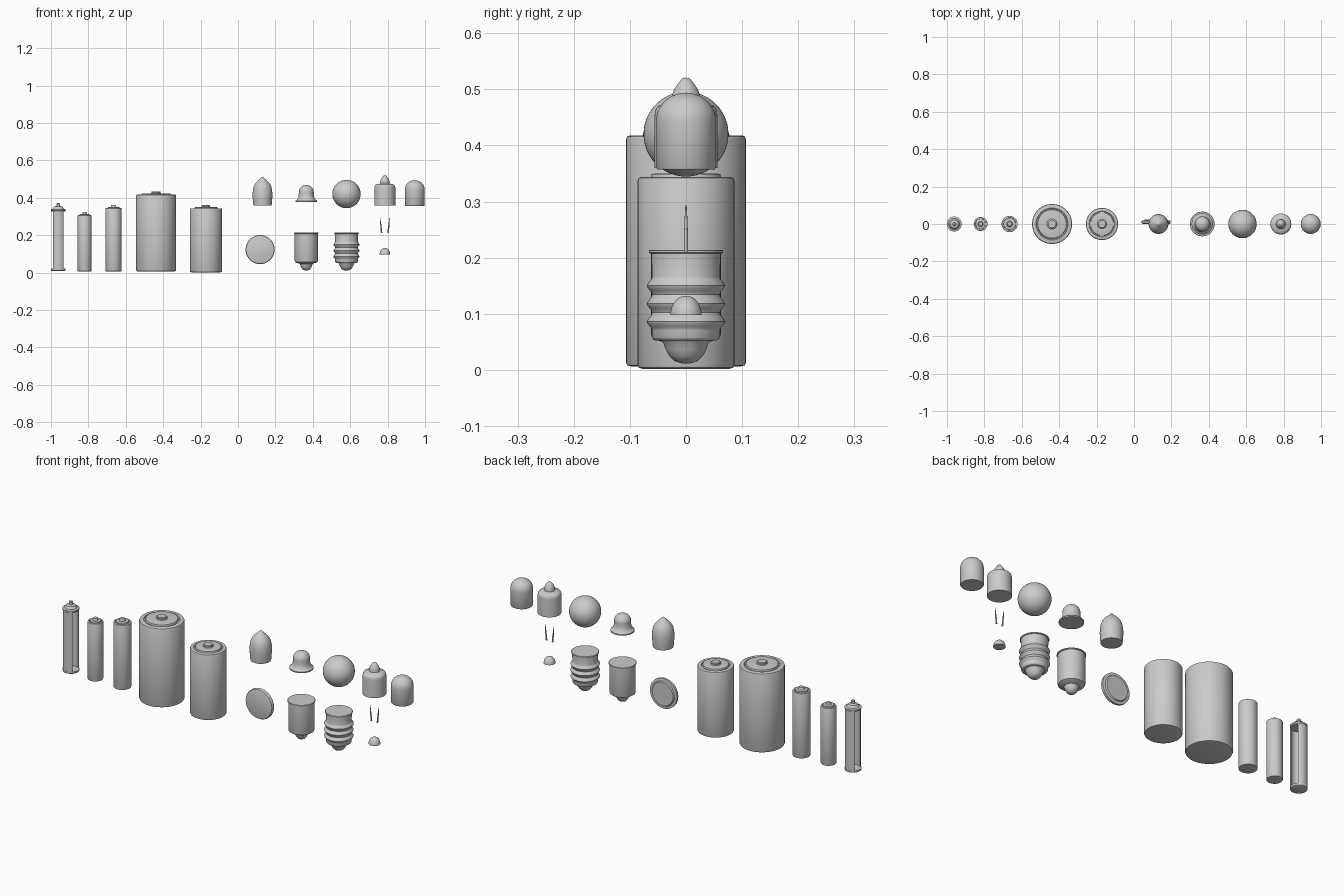
import bpy, bmesh
from math import sin, cos, pi, radians


def finish(bm, name, loc, angle=35):
    bmesh.ops.remove_doubles(bm, verts=bm.verts, dist=0.00005)
    bmesh.ops.recalc_face_normals(bm, faces=bm.faces)
    me = bpy.data.meshes.new(name)
    bm.to_mesh(me)
    bm.free()
    for p in me.polygons:
        p.use_smooth = True
    me.set_sharp_from_angle(angle=radians(angle))
    ob = bpy.data.objects.new(name, me)
    ob.location = loc
    bpy.context.collection.objects.link(ob)
    return ob


def lathe(name, x, prof, y=0.0, z=0.0, segs=48, start=0.0, sweep=2 * pi, closed=False):
    """Spin an (r, z) profile about the vertical axis; partial sweeps get end caps."""
    bm = bmesh.new()
    full = sweep > 2 * pi - 0.001
    n = segs if full else segs + 1
    rings = []
    for i in range(n):
        a = start + sweep * i / segs
        rings.append([bm.verts.new((r * cos(a), r * sin(a), h)) for r, h in prof])
    m = len(prof)
    for i in range(segs):
        a, b = rings[i], rings[(i + 1) % n]
        for j in range(m if closed else m - 1):
            k = (j + 1) % m
            q = [a[j], b[j], b[k], a[k]]
            if prof[j][0] == 0:
                q = [a[j], b[k], a[k]]
            elif prof[k][0] == 0:
                q = [a[j], b[j], a[k]]
            bm.faces.new(q)
    if not full:
        bm.faces.new(rings[0])
        bm.faces.new(rings[-1])
    return finish(bm, name, (x, y, z))


def dome(r, z0, h, n=10):
    """Quarter ellipse from the equator to the pole."""
    return [(r * cos(pi / 2 * i / n), z0 + h * sin(pi / 2 * i / n)) for i in range(n)] + [(0, z0 + h)]


def battery(name, x, r, z0, z1, nub):
    b = 0.06 * r + 0.001
    h = 0.006
    prof = [(0, z0), (r * 0.9, z0), (r - b * 0.3, z0 + b * 0.3), (r, z0 + b),
            (r, z1 - b), (r - b * 0.3, z1 - b * 0.3), (r - b, z1),
            (r * 0.8, z1), (r * 0.78, z1 - 0.003), (r * 0.73, z1 - 0.003),
            (r * 0.71, z1 + h * 0.8), (r * 0.66, z1 + h), (nub * 1.15, z1 + h),
            (nub, z1 + h + 0.003), (nub, z1 + h + 0.008),
            (nub * 0.85, z1 + h + 0.011), (0, z1 + h + 0.011)]
    lathe(name, x, prof)


# Whole batteries
battery("battery_small", -0.82, 0.037, 0.007, 0.307, 0.012)
battery("battery_medium", -0.665, 0.043, 0.007, 0.345, 0.014)
battery("battery_largest", -0.438, 0.107, 0.006, 0.418, 0.024)
battery("battery_large", -0.171, 0.086, 0.002, 0.344, 0.022)

# Cut-away battery: two wall strips, base and cap
xc = -0.961
wall = [(0.039, 0.014), (0.039, 0.334), (0.034, 0.334), (0.034, 0.014)]
for nm, mid in (("front", -pi / 2), ("back", pi / 2)):
    half = radians(46)
    lathe("cutaway_wall_" + nm, xc, wall, segs=16, start=mid - half, sweep=2 * half, closed=True)
lathe("cutaway_base", xc, [(0, 0.01), (0.036, 0.01), (0.039, 0.012), (0.040, 0.016),
                           (0.040, 0.021), (0.033, 0.021), (0, 0.021)])
lathe("cutaway_cap", xc, [(0, 0.327), (0.037, 0.327), (0.040, 0.331), (0.040, 0.338),
                          (0.035, 0.341), (0.030, 0.341), (0.022, 0.353), (0.016, 0.354),
                          (0.010, 0.357), (0.010, 0.368), (0.007, 0.372), (0, 0.372)])

# Button cell, facing the front
cell = lathe("button_cell", 0.118, [(0, 0), (0.070, 0), (0.075, 0.002), (0.0775, 0.006),
                                    (0.0775, 0.017), (0.075, 0.018), (0.064, 0.018),
                                    (0.060, 0.024), (0, 0.024)], z=0.123, segs=64)
cell.rotation_euler = (-pi / 2, 0, 0)

# Loose glass bulbs
lathe("pointed_bulb", 0.131, [(0, 0.36), (0.049, 0.36), (0.051, 0.38), (0.053, 0.41), (0.052, 0.435),
                              (0.048, 0.457), (0.040, 0.474), (0.028, 0.488), (0.017, 0.498),
                              (0.010, 0.505), (0.005, 0.510), (0, 0.511)])
lathe("flared_bulb", 0.365, [(0, 0.378), (0.057, 0.378), (0.057, 0.384), (0.050, 0.390), (0.044, 0.398),
                             (0.041, 0.410), (0.040, 0.425)] + dome(0.040, 0.432, 0.036))
lathe("globe_bulb", 0.58, [(0, 0.3445)] + [(0.0757 * sin(pi * i / 24), 0.4202 - 0.0757 * cos(pi * i / 24))
                                           for i in range(1, 24)] + [(0, 0.4959)])
lathe("tipped_bulb", 0.785, [(0, 0.36), (0.056, 0.36), (0.056, 0.452), (0.055, 0.462), (0.051, 0.469),
                             (0.044, 0.473), (0.030, 0.475), (0.025, 0.478), (0.024, 0.493),
                             (0.020, 0.502), (0.013, 0.512), (0.007, 0.519), (0, 0.521)])
lathe("domed_bulb", 0.945, [(0, 0.357), (0.051, 0.357), (0.053, 0.36), (0.053, 0.44)]
      + dome(0.053, 0.445, 0.049))

# Bulb bases: plain and threaded
foot = [(0.044, 0.052), (0.040, 0.047), (0.036, 0.036), (0.030, 0.025), (0.021, 0.016),
        (0.010, 0.012), (0, 0.011)]
rim = [(0, 0.214), (0.064, 0.214), (0.066, 0.2125), (0.066, 0.209), (0.062, 0.207)]
lathe("plain_base", 0.365, rim + [(0.062, 0.062), (0.060, 0.057), (0.055, 0.054), (0.042, 0.050)]
      + [(r * 0.85, h) for r, h in foot[1:]])
thread = []
for i in range(25):
    h = 0.166 - 0.032 * i / 8
    thread.append((0.065 - 0.0045 * cos(2 * pi * i / 8), h))
lathe("threaded_base", 0.58, rim + thread + [(0.0605, 0.058), (0.058, 0.054), (0.054, 0.052)] + foot)

# Contact pins, leaning outward at the top
for nm, s in (("left", -1), ("right", 1)):
    pin = lathe("pin_" + nm, 0.785 + s * 0.017,
                [(0, 0), (0.0038, 0), (0.0036, 0.03), (0.0024, 0.06), (0.0012, 0.082), (0, 0.084)],
                z=0.211, segs=12)
    pin.rotation_euler = (0, s * radians(6), 0)

# Small contact dome
lathe("contact_dome", 0.785, [(0, 0.098)] + dome(0.028, 0.098, 0.034))
